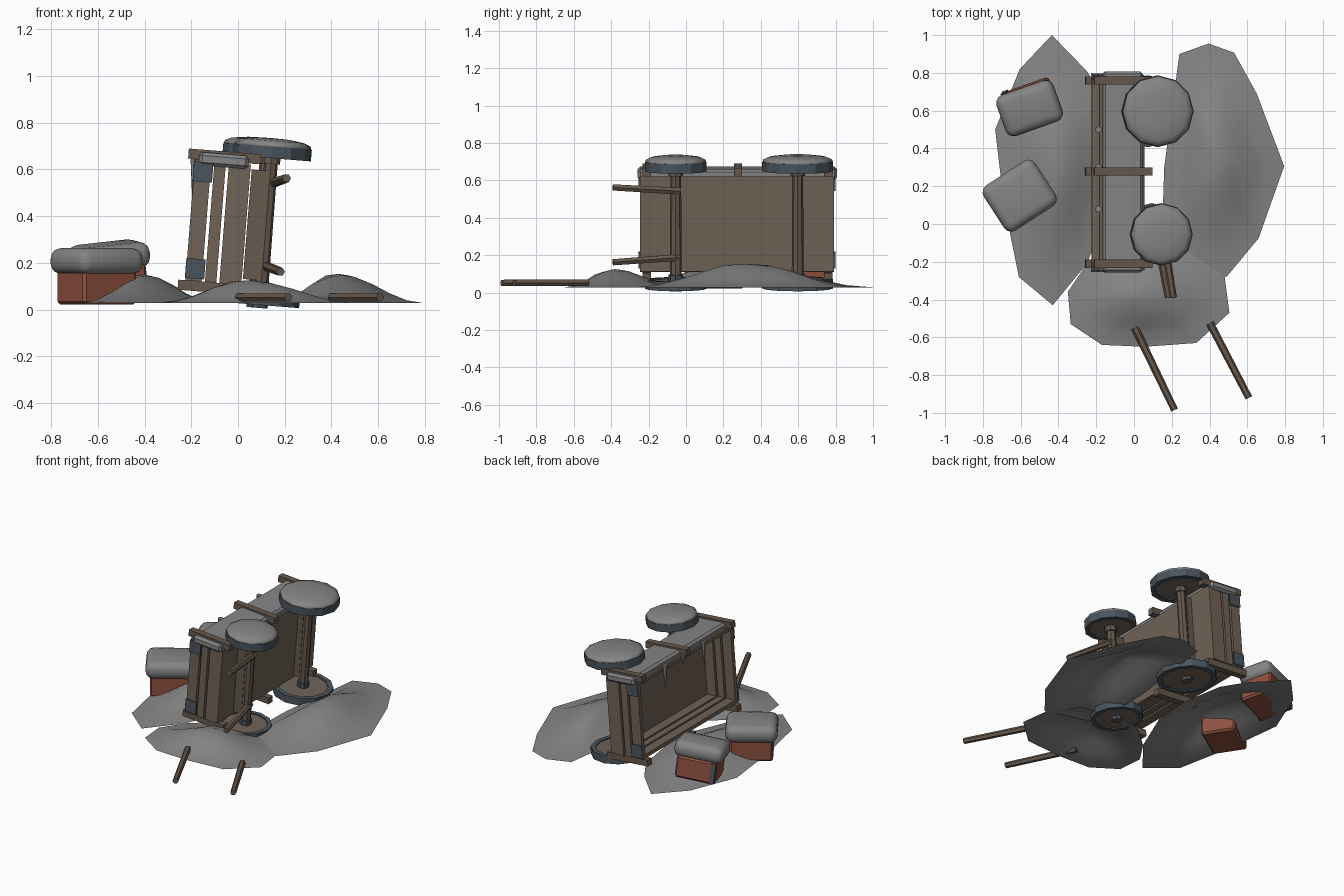
import bpy, bmesh, math, random
from mathutils import Matrix, Vector

if "Cube" in bpy.data.objects:
    bpy.data.objects.remove(bpy.data.objects["Cube"])

random.seed(4)


def mat(name, r, g, b):
    m = bpy.data.materials.new(name)
    m.diffuse_color = (r, g, b, 1)
    m.use_nodes = True
    m.node_tree.nodes["Principled BSDF"].inputs["Base Color"].default_value = m.diffuse_color
    return m


PLANK = mat("plank wood", 0.165, 0.125, 0.095)
BEAM = mat("dark beam wood", 0.135, 0.10, 0.075)
SNOW = mat("grey snow", 0.235, 0.235, 0.235)
IRON = mat("blue grey iron", 0.07, 0.09, 0.11)
BRICK = mat("red crate", 0.27, 0.08, 0.05)

# Local frame of the overturned cart: x = away from the bed, z = across the cart
CART = Matrix.Translation((-0.08, 0, 0.375)) @ Matrix.Rotation(math.radians(4.6), 4, 'Y')
I = Matrix.Identity(4)


def finish(bm, name, material, M=I, smooth=False, angle=50):
    bm.transform(M)
    me = bpy.data.meshes.new(name)
    bm.to_mesh(me)
    bm.free()
    me.materials.append(material)
    ob = bpy.data.objects.new(name, me)
    bpy.context.collection.objects.link(ob)
    if smooth:
        for p in me.polygons:
            p.use_smooth = True
    return ob


def box(name, x, y, z, material, M=CART, bevel=0, segs=1, smooth=False):
    """Box from (min, max) ranges, optionally bevelled."""
    bm = bmesh.new()
    bmesh.ops.create_cube(bm, size=1)
    for v in bm.verts:
        v.co = Vector(((x[0] + x[1]) / 2 + v.co.x * (x[1] - x[0]),
                       (y[0] + y[1]) / 2 + v.co.y * (y[1] - y[0]),
                       (z[0] + z[1]) / 2 + v.co.z * (z[1] - z[0])))
    if bevel:
        bmesh.ops.bevel(bm, geom=bm.edges[:], offset=bevel, segments=segs,
                        profile=0.5, affect='EDGES')
    return finish(bm, name, material, M, smooth)


def lathe(name, profile, material, M, segs=12, smooth=False, closed=False):
    """Revolve (radius, height) points around z."""
    bm = bmesh.new()
    rings = []
    for r, h in profile:
        if r == 0:
            rings.append([bm.verts.new((0, 0, h))] * segs)
        else:
            rings.append([bm.verts.new((r * math.cos(2 * math.pi * i / segs),
                                        r * math.sin(2 * math.pi * i / segs), h))
                          for i in range(segs)])
    pairs = list(zip(rings, rings[1:]))
    if closed:
        pairs.append((rings[-1], rings[0]))
    for a, b in pairs:
        for i in range(segs):
            j = (i + 1) % segs
            vs = list(dict.fromkeys((a[i], a[j], b[j], b[i])))
            if len(vs) > 2:
                bm.faces.new(vs)
    bmesh.ops.recalc_face_normals(bm, faces=bm.faces[:])
    return finish(bm, name, material, M, smooth)


def pole(name, a, b, r, material=BEAM, M=I, segs=6):
    a, b = Vector(a), Vector(b)
    d = b - a
    R = Matrix.Translation(a) @ d.to_track_quat('Z', 'Y').to_matrix().to_4x4()
    lathe(name, [(0, 0), (r, 0), (r * 0.9, d.length), (0, d.length)], material, M @ R, segs)


# Cart bed: floor, three-plank sides and ends
Y0, Y1 = -0.245, 0.79
box("bed_floor", (0.09, 0.115), (Y0, Y1), (-0.255, 0.255), PLANK)
for k, xs in enumerate([(-0.125, -0.055), (-0.041, 0.008), (0.021, 0.09)]):
    for s, n in ((1, "upper"), (-1, "lower")):
        z = sorted((s * 0.235, s * 0.26))
        box(f"{n}_side_plank_{k}", xs, (Y0, Y1), z, PLANK)
    box(f"front_end_plank_{k}", xs, (Y0, Y0 + 0.028), (-0.235, 0.235), PLANK)
    box(f"back_end_plank_{k}", xs, (Y1 - 0.028, Y1), (-0.235, 0.235), PLANK)

# Stakes across the sides, and iron corner plates on the ends
for s, n in ((1, "upper"), (-1, "lower")):
    for k, y in enumerate((-0.21, 0.278, 0.76)):
        box(f"{n}_stake_{k}", (-0.155, 0.155), (y - 0.022, y + 0.022),
            sorted((s * 0.26, s * 0.303)), BEAM)
    for y, e in ((Y0 - 0.008, "front"), (Y1, "back")):
        box(f"{e}_{n}_corner_plate", (-0.128, -0.045), (y, y + 0.008),
            sorted((s * 0.165, s * 0.25)), IRON)

# Snow lying on the upper side, with icicles
box("side_snow", (-0.108, 0.105), (-0.258, 0.808), (0.235, 0.292), SNOW, bevel=0.014)
for k, (y, l) in enumerate(((0.5, 0.17), (0.08, 0.15), (0.3, 0.08))):
    pole(f"icicle_{k}", (-0.13, y, 0.27), (-0.125, y, 0.27 - l), 0.018, SNOW, CART)
    o = bpy.context.collection.objects[-1]
    top = CART @ Vector((-0.125, y, 0.27 - l))
    for v in o.data.vertices:
        if (v.co - top).length < 0.03:
            v.co = top

# Axles, bolsters and wheels
for n, y, xa, R in (("front", -0.055, 0.2, 0.165), ("rear", 0.597, 0.18, 0.19)):
    box(f"{n}_bolster", (0.12, xa - 0.02), (y - 0.025, y + 0.025), (-0.235, 0.235), BEAM)
    pole(f"{n}_axle", (xa, y, -0.3), (xa, y, 0.3), 0.032, BEAM, CART, 8)
    for s, side in ((1, "upper"), (-1, "lower")):
        M = CART @ Matrix.Translation((xa, y, 0)) @ Matrix.Diagonal((1, 1, s, 1))
        bmr = [(R, 0.29), (R, 0.34), (R * 0.83, 0.34), (R * 0.83, 0.29)]
        obs = [lathe(f"{n}_{side}_rim", bmr, IRON, M, 12, closed=True),
               lathe(f"{n}_{side}_disc", [(0, 0.298), (R * 0.85, 0.298),
                                          (R * 0.85, 0.332), (0, 0.332)], PLANK, M, 12),
               lathe(f"{n}_{side}_hub", [(0, 0.265), (0.04, 0.265), (0.035, 0.353),
                                         (0, 0.353)], IRON if s < 0 else BEAM, M, 8)]
        if s > 0:
            lathe(f"{n}_wheel_snow", [(0, 0.33), (R * 0.99, 0.335), (R * 0.97, 0.352),
                                      (R * 0.82, 0.365), (R * 0.45, 0.374), (0, 0.376)],
                  SNOW, M, 12, smooth=True)
        else:
            for o in obs:
                o.data.flip_normals()

# Snapped shaft stumps on the cart and the broken pieces on the ground
pole("upper_shaft_stump", (0.15, -0.03, 0.542), (0.208, -0.39, 0.562), 0.021)
pole("lower_shaft_stump", (0.115, -0.03, 0.188), (0.182, -0.39, 0.162), 0.021)
pole("broken_shaft_left", (0.005, -0.55, 0.052), (0.215, -0.985, 0.052), 0.021)
pole("broken_shaft_right", (0.402, -0.525, 0.052), (0.608, -0.92, 0.052), 0.021)


def mound(name, outline, peak, h):
    """Open snow drift: outline shrunk in rings towards a peak."""
    bm = bmesh.new()
    p = Vector(peak)
    rings = []
    for t in (1, 0.8, 0.6, 0.4, 0.2):
        ring = []
        for q in outline:
            c = p.lerp(Vector(q), t)
            j = 1 if t == 1 else random.uniform(0.93, 1.05)
            z = 0.028 + h * (math.cos(math.pi * t) + 1) / 2 * j
            ring.append(bm.verts.new((c.x, c.y, z)))
        rings.append(ring)
    top = bm.verts.new((p.x, p.y, 0.028 + h))
    n = len(outline)
    for a, b in zip(rings, rings[1:]):
        for i in range(n):
            bm.faces.new((a[i], a[(i + 1) % n], b[(i + 1) % n], b[i]))
    for i in range(n):
        bm.faces.new((rings[-1][i], rings[-1][(i + 1) % n], top))
    bmesh.ops.recalc_face_normals(bm, faces=bm.faces[:])
    bm.normal_update()
    if sum(f.normal.z for f in bm.faces) < 0:
        bmesh.ops.reverse_faces(bm, faces=bm.faces[:])
    finish(bm, name, SNOW, smooth=True)


# Snow drifts around the wreck
mound("left_drift", [(-.435, 1.0), (-.605, .82), (-.735, .5), (-.69, .12), (-.61, -.28),
                     (-.43, -.43), (-.25, -.21), (-.12, .1), (-.1, .35), (-.15, .65),
                     (-.25, .81)], (-.4, .3), 0.122)
mound("right_drift", [(.24, .9), (.215, .71), (.16, .3), (.15, 0), (.2, -.2), (.49, -.28),
                      (.66, -.075), (.795, .306), (.65, .69), (.53, .907), (.395, .955)],
      (.43, .32), 0.125)
mound("front_drift", [(.48, -.28), (.35, -.1), (.1, -.03), (-.1, -.08), (-.25, -.21),
                      (-.35, -.36), (-.335, -.53), (-.17, -.64), (.055, -.65),
                      (.33, -.63), (.505, -.47)], (.05, -.38), 0.098)


# Snow-capped crates
def crate(name, loc, rot, a, b, h, ca, cb, ch):
    M = Matrix.Translation(loc)
    for ang, ax in zip(rot, "ZXY"):
        M = M @ Matrix.Rotation(math.radians(ang), 4, ax)
    box(name, (-a / 2, a / 2), (-b / 2, b / 2), (0, h), BRICK, M, 0.012)
    box(name + "_snow", (-ca / 2, ca / 2), (-cb / 2, cb / 2), (h - 0.015, h - 0.015 + ch),
        SNOW, M, 0.045, 3, True)
    return M


crate("near_crate", (-0.605, 0.15, 0.022), (33, 0, 0), 0.27, 0.22, 0.145, 0.325, 0.285, 0.112)
M = crate("far_crate", (-0.54, 0.635, 0.045), (20, 5, -6), 0.26, 0.22, 0.145,
          0.32, 0.23, 0.11)
box("far_crate_strap", (-0.125, -0.095), (-0.116, 0.116), (0.005, 0.14), IRON, M)
